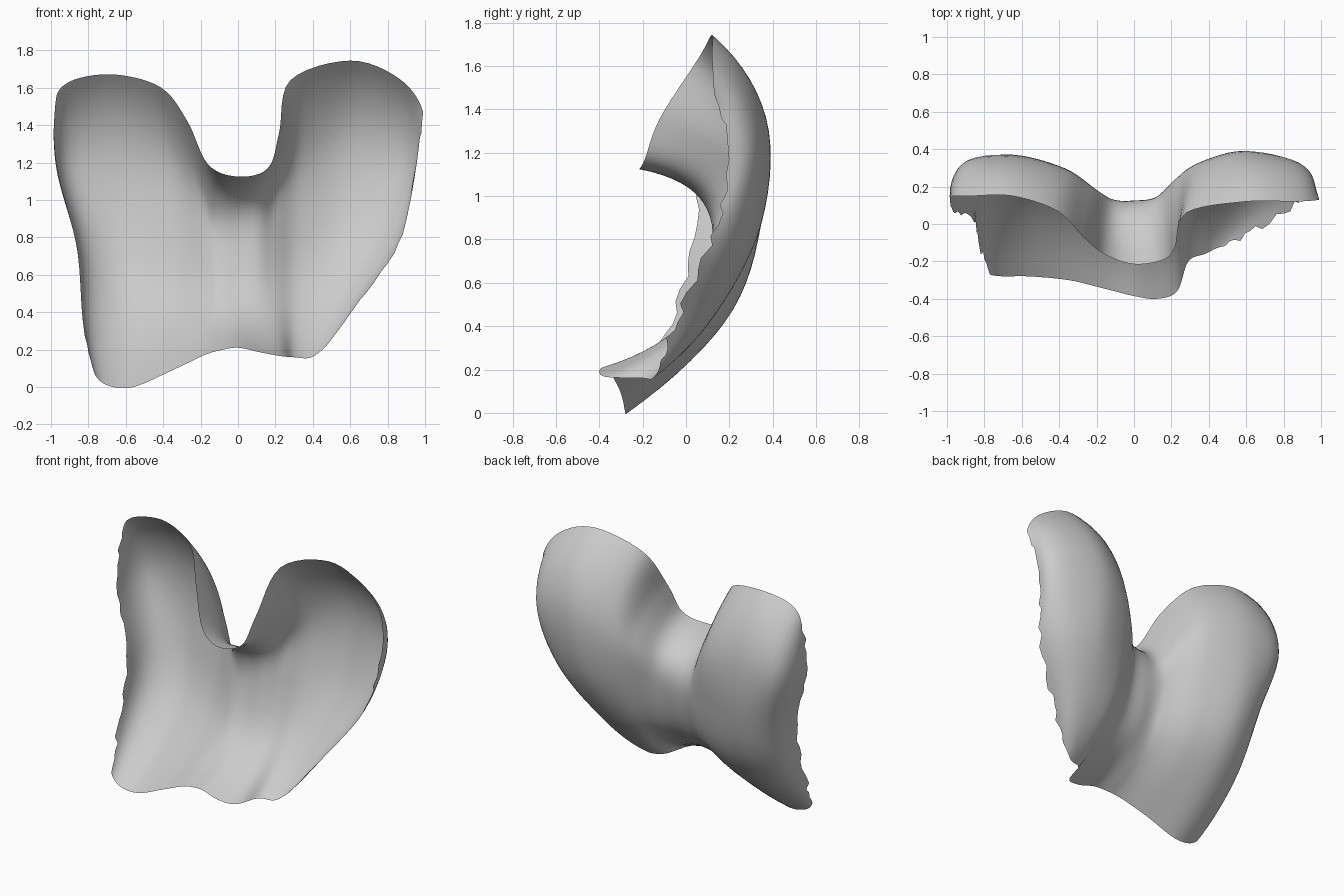
import bpy, random
from mathutils import Vector

random.seed(4)

# Profile curves of the left half, rim to notch; each runs from the bottom edge up to its free end
LEFT = [
    [(-.77, -.27, .08), (-.83, -.09, .36), (-.86, .04, .75), (-.97, .09, 1.19), (-.97, .15, 1.56)],   # rim
    [(-.70, -.28, .01), (-.77, .08, .38), (-.82, .26, .80), (-.92, .32, 1.25), (-.87, .15, 1.645)],
    [(-.56, -.28, .00), (-.59, .18, .42), (-.63, .345, .86), (-.66, .35, 1.32), (-.65, .15, 1.67)],   # lobe
    [(-.35, -.30, .09), (-.36, .13, .43), (-.36, .27, .86), (-.38, .28, 1.26), (-.41, .07, 1.60)],
    [(-.18, -.34, .17), (-.18, .04, .44), (-.18, .16, .82), (-.24, .17, 1.17), (-.27, -.07, 1.42)],   # wall
    [(-.10, -.36, .195), (-.10, -.01, .42), (-.10, .125, .78), (-.13, .07, 1.02), (-.16, -.16, 1.19)],
]
# Groove in the middle, then the right half, notch to rim
RIGHT = [
    [(.00, -.385, .21), (.00, -.01, .42), (.00, .12, .75), (.00, .07, .99), (.00, -.215, 1.125)],     # groove
    [(.12, -.40, .185), (.11, .00, .42), (.11, .135, .80), (.13, .09, 1.04), (.16, -.19, 1.17)],
    [(.23, -.36, .165), (.20, .04, .43), (.20, .20, .84), (.23, .21, 1.14), (.22, -.12, 1.36)],       # wall
    [(.29, -.20, .16), (.31, .12, .45), (.33, .29, .86), (.35, .31, 1.26), (.28, .06, 1.64)],
    [(.38, -.16, .155), (.47, .13, .45), (.56, .35, .88), (.60, .37, 1.36), (.60, .12, 1.745)],       # lobe
    [(.44, -.13, .19), (.59, .08, .44), (.78, .27, .82), (.89, .32, 1.27), (.86, .12, 1.65)],
    [(.48, -.12, .23), (.62, -.04, .42), (.86, .11, .77), (.94, .20, 1.12), (.99, .13, 1.47)],        # rim
]


def spline(points, steps):
    """Smooth curve through the points, with rounded ends."""
    p = [Vector(q) for q in points]
    p = [3 * p[0] - 3 * p[1] + p[2]] + p + [3 * p[-1] - 3 * p[-2] + p[-3]]
    out = []
    for i in range(1, len(p) - 2):
        a, b, c, d = p[i - 1:i + 3]
        for k in range(steps):
            t = k / steps
            out.append(0.5 * (2 * b + (c - a) * t + (2 * a - 5 * b + 4 * c - d) * t * t
                              + (3 * b - a - 3 * c + d) * t ** 3))
    return out + [p[-2]]


# Loft the open sheet, with ragged outer rims
curves = [spline(p, 7) for p in LEFT + RIGHT]
rows = [spline(r, 6) for r in zip(*curves)]
n = len(rows[0])
for row in rows[2:-2]:
    for end, inner in ((0, 1), (-1, -2)):
        row[end] += (row[end] - row[inner]).normalized() * random.uniform(-.015, .03)
verts = [tuple(v) for row in rows for v in row]
faces = [(a, a + n, a + n + 1, a + 1)
         for r in range(len(rows) - 1) for a in range(r * n, r * n + n - 1)]

mesh = bpy.data.meshes.new("two_lobed_shell")
mesh.from_pydata(verts, [], faces)
mesh.update()
shell = bpy.data.objects.new("two_lobed_shell", mesh)
bpy.context.collection.objects.link(shell)
for poly in mesh.polygons:
    poly.use_smooth = True
